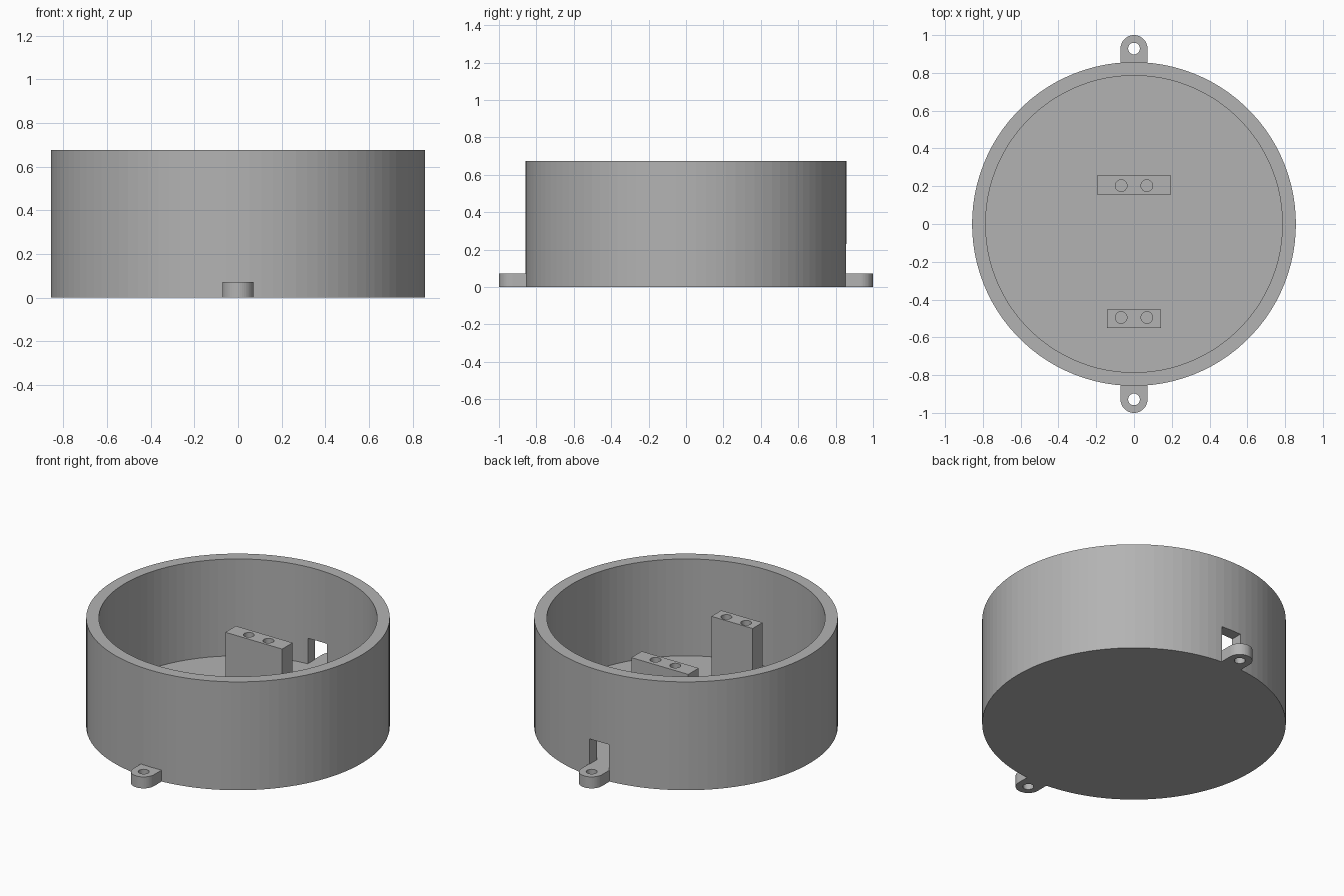
import bpy, bmesh
from math import sin, cos, pi, asin, tau
from mathutils import Vector

cube = bpy.data.objects.get("Cube")
if cube:
    bpy.data.objects.remove(cube, do_unlink=True)

WALL = 1 / 14              # wall, floor and lug thickness
R_OUT, R_IN = 12 * WALL, 11 * WALL
HEIGHT = 0.675
POST_TOP = 0.473
HOLE_R = 0.031

grey = bpy.data.materials.new("plain grey")
grey.use_nodes = True
COLOUR = (0.45, 0.45, 0.45, 1)
grey.diffuse_color = COLOUR
grey.node_tree.nodes["Principled BSDF"].inputs["Base Color"].default_value = COLOUR


def finish(bm, name):
    """Turn a bmesh into a grey object."""
    bmesh.ops.recalc_face_normals(bm, faces=bm.faces)
    mesh = bpy.data.meshes.new(name)
    bm.to_mesh(mesh)
    bm.free()
    obj = bpy.data.objects.new(name, mesh)
    bpy.context.collection.objects.link(obj)
    mesh.materials.append(grey)
    return obj


def prism(name, outline, z0, z1):
    """Extrude a flat outline from z0 up to z1."""
    bm = bmesh.new()
    face = bm.faces.new([bm.verts.new((x, y, z0)) for x, y in outline])
    top = bmesh.ops.extrude_face_region(bm, geom=[face])["geom"]
    verts = [v for v in top if isinstance(v, bmesh.types.BMVert)]
    bmesh.ops.translate(bm, verts=verts, vec=(0, 0, z1 - z0))
    return finish(bm, name)


def arc(cx, cy, r, a0, a1, n):
    return [(cx + r * cos(a0 + (a1 - a0) * i / n), cy + r * sin(a0 + (a1 - a0) * i / n))
            for i in range(n + 1)]


def rectangle(x, y0, y1):
    return [(-x, y0), (x, y0), (x, y1), (-x, y1)]


def cut(obj, cutter):
    """Subtract the cutter from the object and discard it."""
    cutter.hide_render = True
    mod = obj.modifiers.new("cut", 'BOOLEAN')
    mod.operation, mod.solver, mod.object = 'DIFFERENCE', 'EXACT', cutter
    bpy.context.view_layer.objects.active = obj
    bpy.ops.object.modifier_apply(modifier=mod.name)
    bpy.data.objects.remove(cutter, do_unlink=True)


def drill(obj, x, y, z0, z1):
    cut(obj, prism("drill", arc(x, y, HOLE_R, 0, tau, 32)[:-1], z0, z1))


# Round open housing, turned from its wall section
bm = bmesh.new()
section = [(0, 0), (R_OUT, 0), (R_OUT, HEIGHT), (R_IN, HEIGHT), (R_IN, WALL), (0, WALL)]
verts = [bm.verts.new((r, 0, z)) for r, z in section]
edges = [bm.edges.new(pair) for pair in zip(verts, verts[1:])]
bmesh.ops.spin(bm, geom=verts + edges, axis=(0, 0, 1), cent=(0, 0, 0),
               angle=tau, steps=100, use_duplicate=False)
bmesh.ops.remove_doubles(bm, verts=bm.verts, dist=0.0001)
bmesh.ops.dissolve_limit(bm, angle_limit=0.001, verts=bm.verts, edges=bm.edges)
housing = finish(bm, "housing")

# Cable opening through the back wall, level with the floor
cut(housing, prism("opening", rectangle(0.067, 0.7, 0.95), WALL, 0.23))

# Rounded mounting lugs at the front and back
half = asin(WALL / R_OUT)
for name, side in (("back_lug", 1), ("front_lug", -1)):
    outline = arc(0, 13 * WALL, WALL, 0, pi, 24)
    outline += arc(0, 0, R_OUT - 0.001, pi / 2 + half, pi / 2 - half, 6)
    lug = prism(name, [(x, y * side) for x, y in outline], 0, WALL)
    drill(lug, 0, 13 * WALL * side, -0.1, 0.2)

# Screw posts on the floor, each with two blind holes
for name, x, y0, y1, hole_y in (("back_post", 0.196, 0.155, 0.258, 0.203),
                                ("front_post", 0.142, -0.55, -0.453, -0.495)):
    post = prism(name, rectangle(x, y0, y1), WALL - 0.005, POST_TOP)
    for hx in (-0.068, 0.068):
        drill(post, hx, hole_y, 0.2, POST_TOP + 0.1)
